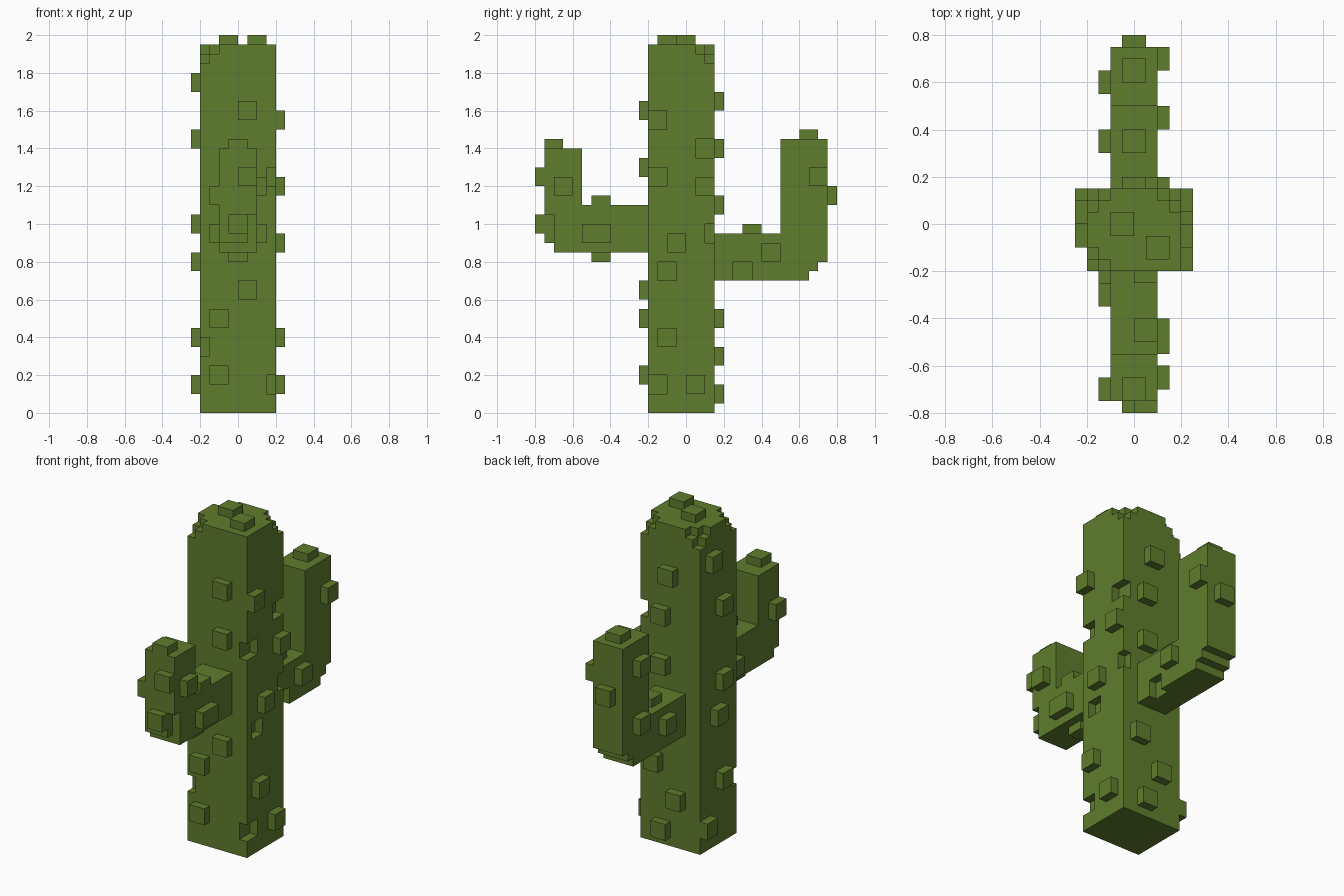
import bpy, bmesh

if "Cube" in bpy.data.objects:
    bpy.data.objects.remove(bpy.data.objects["Cube"])

V = 0.05  # block size; all sizes below are counted in blocks
green = bpy.data.materials.new("cactus green")
green.diffuse_color = (0.115, 0.205, 0.026, 1)
green.use_nodes = True
green.node_tree.nodes["Principled BSDF"].inputs["Base Color"].default_value = green.diffuse_color


def box(x, y, z, w, d, h):
    return {(x + i, y + j, z + k) for i in range(w) for j in range(d) for k in range(h)}


# trunk column with stepped upper corners (one corner stays whole)
def is_worn(x, y, z):
    steps = min(x + 4, 3 - x) + min(y + 4, 2 - y) + 38 - z
    return steps < 2 and not (x > 0 and y < 0)


trunk = {c for c in box(-4, -4, 0, 8, 7, 39) if not is_worn(*c)}

# chips missing from the trunk edges
for x, y, z in [(3, -4, 24), (3, 1, 27), (3, 2, 18), (3, -3, 14), (-4, -5, 6), (3, -4, 2)]:
    trunk -= box(x, y, z, 1, 2, 2)

# raised studs: (offset across the face, height)
for y, z in [(0, 2), (-3, 7), (-2, 17), (1, 23), (-4, 30)]:
    trunk |= box(4, y, z, 1, 2, 2)
for y, z in [(1, 2), (-2, 7), (-1, 15), (-2, 19), (-2, 28), (0, 34)]:
    trunk |= box(-5, y, z, 1, 2, 2)
for z in (3, 9, 12, 25, 31):
    trunk |= box(-3 if z < 10 else 0, -5, z, 2, 1, 2)
for x, z in [(0, 1), (-2, 5), (1, 9), (0, 21), (0, 27), (-1, 32)]:
    trunk |= box(x, 3, z, 2, 1, 2)
for x, y in [(-2, -1), (1, -3)]:
    trunk |= box(x, y, 39, 2, 2, 1)


# bent arm, built toward +y and flipped for the front one
def arm(front, base, inner, tip):
    low = 10 if front else 8                       # height of the side studs' reach
    cells = box(-2, 3, base, 4, 10 + front, 5)     # level part
    cells |= box(-2, inner, base + 1, 4, 14 - inner, tip - base - 1)
    cells |= box(-2, 14, base + 2 - front, 4, 1, tip - base - 2 + front)
    cells -= box(1, 14, base + 1, 1, 1, 3) if front else box(1, 5, base, 1, 2, 2)
    cells |= box(-1, 13 if front else 12, tip, 2, 2, 1)
    cells |= box(0 if front else -1, low - 2, base + 5, 2, 2, 1)
    for z in (24, 19) if front else (22,):         # outer studs
        cells |= box(0 if z > 23 else -1, 15, z, 2, 1, 2)
    cells |= box(2, 12 if front else 13, tip - 5, 1, 2, 2)
    cells |= box(2, 8, base + 2 - front, 1, 2 + front, 2)
    cells |= box(-3, 13 if front else 11, tip - 4 - 2 * front, 1, 2, 2)
    cells |= box(-3, 5 if front else 6, base + 2 - front, 1, 2, 2)
    if front:
        cells |= box(-1, low - 2, base - 1, 2, 2, 1)
        return {(x, -1 - y, z) for x, y, z in cells}
    return cells | box(-3, 11, base + 4, 1, 2, 2)


parts = {"trunk": trunk,
         "front_arm": arm(1, 17, 11, 28) - trunk,
         "back_arm": arm(0, 14, 10, 29) - trunk}
everything = set().union(*parts.values())


def skin(name, cells):
    """Mesh the exposed sides of a set of blocks."""
    bm = bmesh.new()
    verts = {}

    def vert(p):
        if p not in verts:
            verts[p] = bm.verts.new([c * V for c in p])
        return verts[p]

    for c in sorted(cells):
        for axis in range(3):
            for side in (0, 1):
                n = list(c)
                n[axis] += 2 * side - 1
                if tuple(n) in everything:
                    continue
                ring = []
                for a, b in ((0, 0), (1, 0), (1, 1), (0, 1)):
                    p = list(c)
                    p[axis] += side
                    p[(axis + 1) % 3] += a
                    p[(axis + 2) % 3] += b
                    ring.append(vert(tuple(p)))
                bm.faces.new(ring if side else ring[::-1])
    mesh = bpy.data.meshes.new(name)
    bm.to_mesh(mesh)
    bm.free()
    mesh.materials.append(green)
    bpy.context.collection.objects.link(bpy.data.objects.new(name, mesh))


for part, cells in parts.items():
    skin(part, cells)
